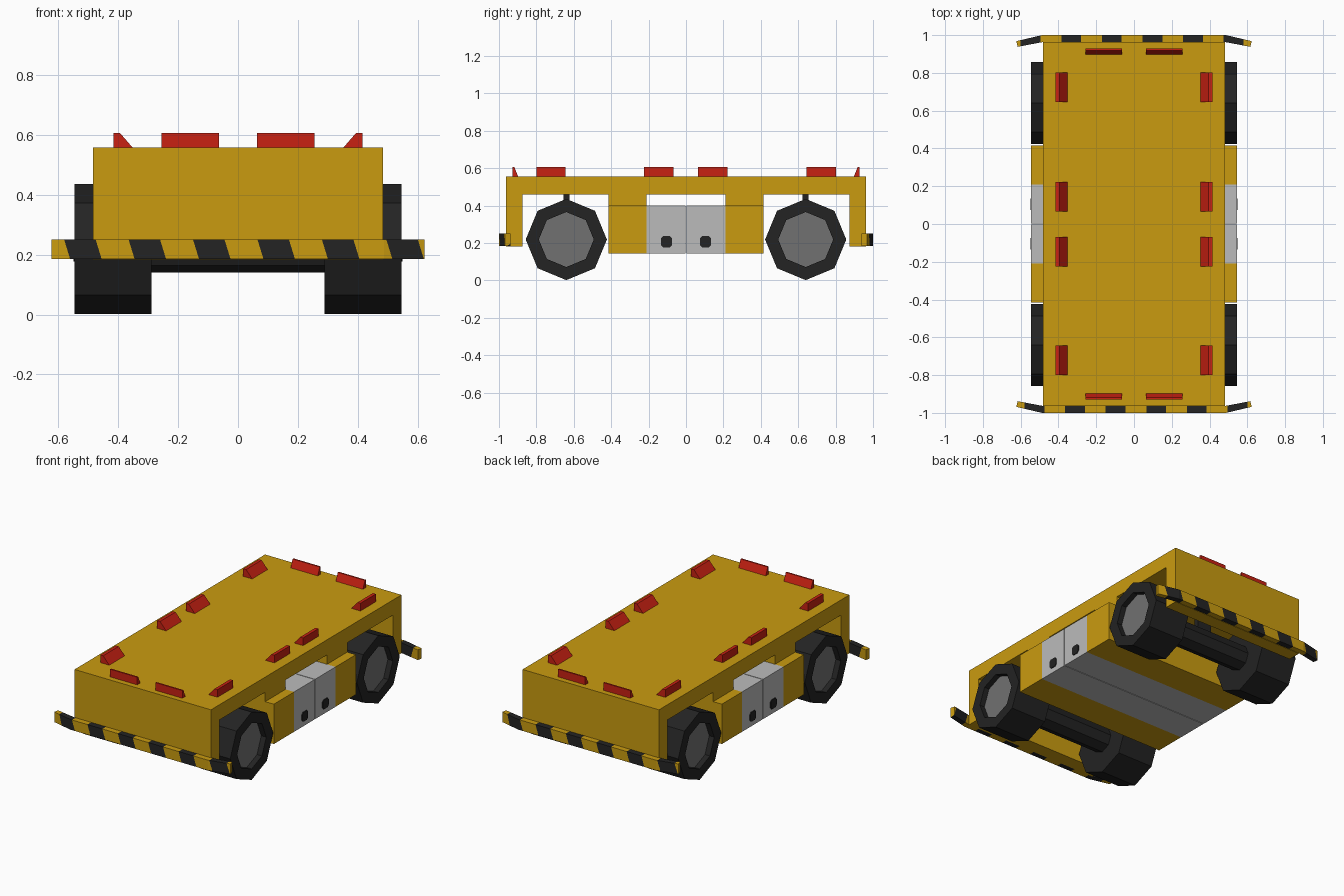
import bpy, bmesh, math
from mathutils import Matrix, Vector

if "Cube" in bpy.data.objects:
    bpy.data.objects.remove(bpy.data.objects["Cube"])


def material(name, rgb):
    m = bpy.data.materials.new(name)
    m.diffuse_color = (*rgb, 1)
    m.use_nodes = True
    m.node_tree.nodes["Principled BSDF"].inputs["Base Color"].default_value = m.diffuse_color
    return m


YELLOW = material("yellow_paint", (0.59, 0.33, 0.005))
BLACK = material("black_rubber", (0.017, 0.017, 0.017))
RED = material("red_lamp", (0.58, 0.015, 0.006))
GREY = material("light_grey_metal", (0.50, 0.50, 0.50))
HUB = material("hub_grey", (0.165, 0.165, 0.165))


def finish(name, bm, *mats):
    bmesh.ops.recalc_face_normals(bm, faces=bm.faces)
    me = bpy.data.meshes.new(name)
    bm.to_mesh(me)
    bm.free()
    for m in mats:
        me.materials.append(m)
    ob = bpy.data.objects.new(name, me)
    bpy.context.collection.objects.link(ob)
    return ob


def prism(points, vec):
    """Closed outline of 3D points extruded along vec."""
    bm = bmesh.new()
    f = bm.faces.new([bm.verts.new(p) for p in points])
    new = bmesh.ops.extrude_face_region(bm, geom=[f], use_keep_orig=True)["geom"]
    bmesh.ops.translate(bm, vec=vec, verts=[g for g in new if isinstance(g, bmesh.types.BMVert)])
    return bm


def box(name, lo, hi, mat):
    pts = [(lo[0], lo[1], lo[2]), (hi[0], lo[1], lo[2]), (hi[0], hi[1], lo[2]), (lo[0], hi[1], lo[2])]
    return finish(name, prism(pts, (0, 0, hi[2] - lo[2])), mat)


def octagon(x, y, z, r, turn=0):
    return [(x, y + r * math.cos(turn + i * math.pi / 4), z + r * math.sin(turn + i * math.pi / 4))
            for i in range(8)]


# Body shell: deck, end plates and deck supports as one side profile
half = [(0.21, 0.46), (0.21, 0.40), (0.415, 0.40), (0.415, 0.46),
        (0.875, 0.46), (0.875, 0.183), (0.963, 0.183), (0.963, 0.557)]
outline = half + [(-y, z) for y, z in reversed(half)]
finish("body_shell", prism([(-0.483, y, z) for y, z in outline], (0.966, 0, 0)), YELLOW)

# Middle block: yellow side tanks and a grey equipment box in two halves
for s, tag in ((-1, "front"), (1, "back")):
    a, b = sorted((s * 0.21, s * 0.415))
    box(tag + "_tank", (-0.544, a, 0.145), (0.544, b, 0.40), YELLOW)
    a, b = sorted((s * 0.002, s * 0.21))
    box(tag + "_equipment_box", (-0.544, a, 0.145), (0.544, b, 0.40), GREY)


def wheel(name, sx, y):
    """Eight-sided tyre with a recessed hub."""
    bm = bmesh.new()
    rings = [(0.289, 0.217), (0.545, 0.217), (0.545, 0.147), (0.51, 0.147)]
    loops = [[bm.verts.new(p) for p in octagon(sx * x, y, 0.219, r)] for x, r in rings]
    for p, q in zip(loops, loops[1:]):
        for i in range(8):
            j = (i + 1) % 8
            bm.faces.new((p[i], p[j], q[j], q[i]))
    bm.faces.new(loops[0])
    bm.faces.new(loops[-1]).material_index = 1
    finish(name, bm, BLACK, HUB)


# Wheels, axles, axle posts and box handles
for y, tag in ((-0.64, "front"), (0.64, "back")):
    wheel(tag + "_wheel_left", -1, y)
    wheel(tag + "_wheel_right", 1, y)
    finish(tag + "_axle", prism(octagon(-0.29, y, 0.22, 0.08), (0.58, 0, 0)), BLACK)
    box(tag + "_axle_post", (-0.05, y - 0.016, 0.25), (0.05, y + 0.016, 0.46), BLACK)
for sx, side in ((-1, "left"), (1, "right")):
    for y in (-0.104, 0.104):
        c = [(0.03, 0.018), (0.018, 0.03)]
        pts = c + [(-b, a) for a, b in c] + [(-a, -b) for a, b in c] + [(b, -a) for a, b in c]
        finish(side + "_box_knob",
               prism([(sx * 0.54, y + a, 0.207 + b) for a, b in pts], (sx * 0.009, 0, 0)), BLACK)

# Bumpers: bent bar cut along slanted lines into warning stripes
PERIOD, START, WIDTH, SLANT = 0.215, -0.58, 0.105, 0.02 / 0.065
for turn, tag in ((0, "front"), (math.pi, "back")):
    path = [(-0.623, -0.968), (-0.487, -1.0), (0.487, -1.0), (0.623, -0.968),
            (0.616, -0.938), (0.484, -0.963), (-0.484, -0.963), (-0.616, -0.938)]
    bm = prism([(x, y, 0.185) for x, y in path], (0, 0, 0.065))
    for k in range(6):
        for edge in (0, WIDTH):
            bmesh.ops.bisect_plane(bm, geom=bm.verts[:] + bm.edges[:] + bm.faces[:],
                                   plane_co=(START + k * PERIOD + edge, 0, 0.25),
                                   plane_no=Vector((1, 0, SLANT)).normalized())
    for f in bm.faces:
        c = f.calc_center_median()
        u = c.x + (c.z - 0.25) * SLANT - START
        f.material_index = int(u > 0 and u % PERIOD < WIDTH)
    bmesh.ops.rotate(bm, verts=bm.verts, cent=(0, 0, 0), matrix=Matrix.Rotation(turn, 3, 'Z'))
    finish(tag + "_bumper", bm, YELLOW, BLACK)

# Deck lamps: wedges with the slope facing inwards
B, T = 0.555, 0.606
for s in (-1, 1):
    side = "left" if s < 0 else "right"
    for y in (-0.80, -0.225, 0.065, 0.645):
        prof = [(0.35, B), (0.394, T), (0.415, T), (0.415, B)]
        finish(side + "_deck_lamp", prism([(s * x, y, z) for x, z in prof], (0, 0.157, 0)), RED)
    end = "front" if s < 0 else "back"
    for x in (-0.256, 0.064):
        prof = [(0.897, B), (0.918, T), (0.928, T), (0.928, B)]
        finish(end + "_deck_lamp", prism([(x, s * y, z) for y, z in prof], (0.192, 0, 0)), RED)
